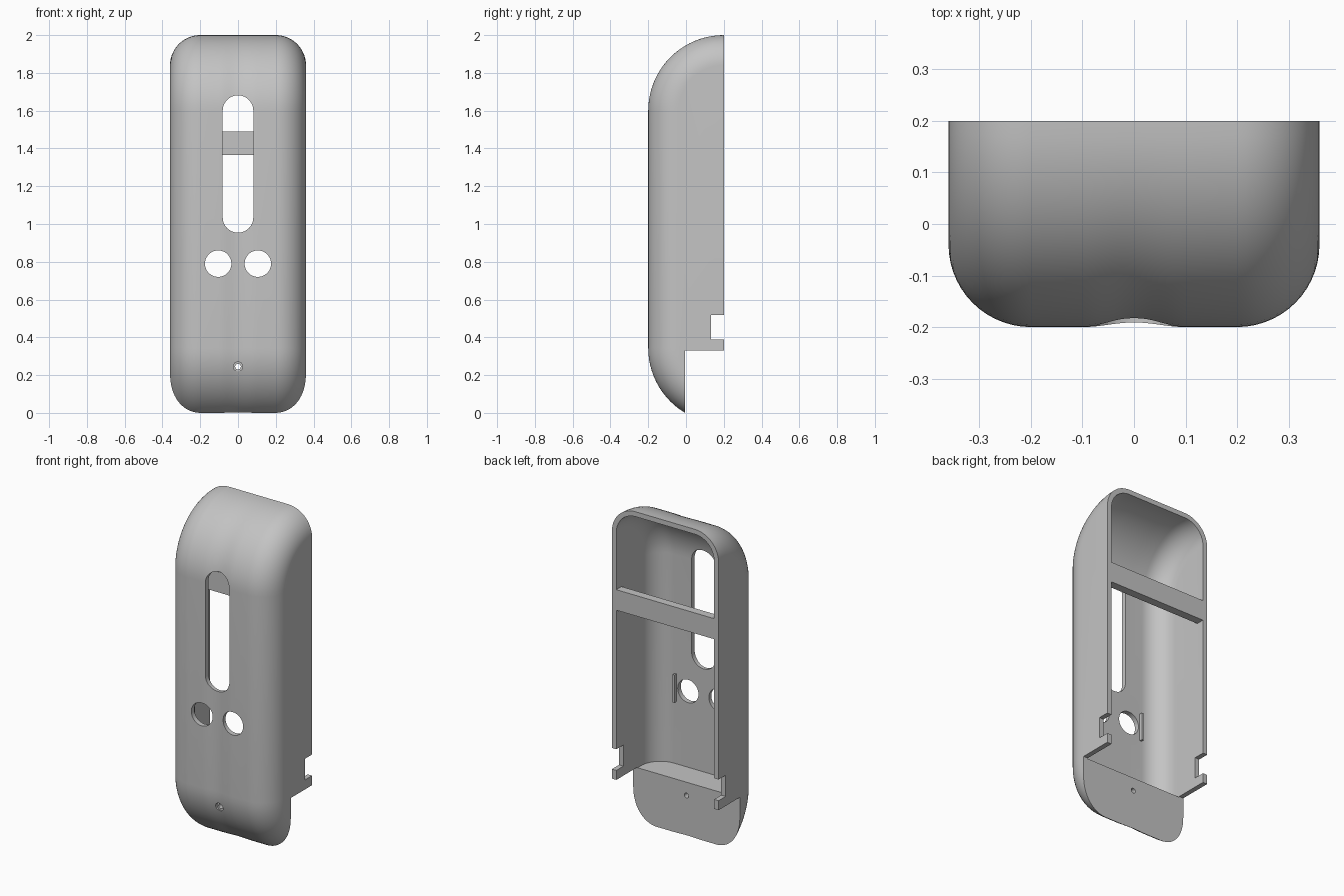
import bpy, bmesh, math
from mathutils import Matrix

if "Cube" in bpy.data.objects:
    bpy.data.objects.remove(bpy.data.objects["Cube"])

BACK, TOP_C, LOW_C = 0.2, 1.6, 0.3435   # back plane, centres of the end arcs
CUT_Y, CUT_Z = -0.005, 0.33             # step removed at the lower back
WALL = 0.03

grey = bpy.data.materials.new("grey_plastic")
grey.diffuse_color = (0.55, 0.55, 0.55, 1)
grey.use_nodes = True
grey.node_tree.nodes["Principled BSDF"].inputs["Base Color"].default_value = grey.diffuse_color


def make(name, bm):
    bmesh.ops.recalc_face_normals(bm, faces=bm.faces)
    me = bpy.data.meshes.new(name)
    bm.to_mesh(me)
    bm.free()
    ob = bpy.data.objects.new(name, me)
    me.materials.append(grey)
    bpy.context.collection.objects.link(ob)
    return ob


def box(name, x0, x1, y0, y1, z0, z1):
    bm = bmesh.new()
    bmesh.ops.create_cube(bm, size=1)
    for v in bm.verts:
        v.co = ((x0 + x1) / 2 + v.co.x * (x1 - x0),
                (y0 + y1) / 2 + v.co.y * (y1 - y0),
                (z0 + z1) / 2 + v.co.z * (z1 - z0))
    return make(name, bm)


def pill(name, x, z0, z1, r, y0, y1, n=24):
    """Prism along y with round ends; a cylinder when z0 == z1."""
    pts = [(r * math.cos(math.pi * i / n), z1 + r * math.sin(math.pi * i / n))
           for i in range(n + 1)]
    low = [(-a, z0 + z1 - b) for a, b in pts]
    pts += low if z1 > z0 else low[1:-1]
    bm = bmesh.new()
    face = bm.faces.new([bm.verts.new((x + a, y0, b)) for a, b in pts])
    new = bmesh.ops.extrude_face_region(bm, geom=[face])["geom"]
    bmesh.ops.translate(bm, vec=(0, y1 - y0, 0),
                        verts=[v for v in new if isinstance(v, bmesh.types.BMVert)])
    return make(name, bm)


def loft(name, inset, groove, cavity):
    """Side profiles swept across x, shrinking at both sides to form the fillet."""
    half, rad, big = 0.36 - inset, 0.16 - inset, 0.4 - inset
    flat = half - rad
    right = [flat + rad * math.sin(math.pi / 2 * i / 14) for i in range(15)]
    mid = [0.1 * i / 8 for i in range(-8, 9)]
    xs = [-x for x in reversed(right)] + mid + right
    arc = [math.pi / 2 * (1 + i / 20) for i in range(21)]
    bm = bmesh.new()
    rings = []
    for x in xs:
        d = max(0, abs(x) - flat)
        r = big - rad + math.sqrt(max(0, rad * rad - d * d))
        g = groove * (1 + math.cos(math.pi * min(1, abs(x) / 0.1))) / 2
        pts = [(BACK + (r - g) * math.cos(t), TOP_C + r * math.sin(t)) for t in arc]
        if cavity:
            pts = [(0.3, TOP_C + r)] + pts + [(BACK - r, CUT_Z - 0.004), (0.3, CUT_Z - 0.004)]
        else:
            pts += [(BACK + (r - g) * math.cos(t), LOW_C - r * math.sin(t)) for t in reversed(arc)]
        rings.append([bm.verts.new((x, y, z)) for y, z in pts])
    n = len(rings[0])
    for a, b in zip(rings, rings[1:]):
        for i in range(n):
            j = (i + 1) % n
            bm.faces.new((a[i], a[j], b[j], b[i]))
    bm.faces.new(rings[0])
    bm.faces.new(rings[-1])
    return make(name, bm)


def cut(ob, cutter):
    cutter.hide_render = True
    mod = ob.modifiers.new("cut", "BOOLEAN")
    mod.operation, mod.solver, mod.object = "DIFFERENCE", "EXACT", cutter
    bpy.context.view_layer.objects.active = ob
    bpy.ops.object.modifier_apply(modifier=mod.name)
    bpy.data.objects.remove(cutter)


# rounded outer case, hollowed from the back
shell = loft("case_shell", 0, 0.009, False)
cut(shell, loft("cavity_cutter", WALL, 0, True))
# lower back step and side clip notches
cut(shell, box("step_cutter", -0.5, 0.5, CUT_Y, 0.4, -0.3, CUT_Z))
cut(shell, box("notch_cutter", -0.5, 0.5, 0.132, 0.4, 0.388, 0.517))
# long window, two round holes, screw hole with counterbore
cut(shell, pill("window_cutter", 0, 1.035, 1.60, 0.081, -0.4, 0.1))
for s in (-1, 1):
    cut(shell, pill("round_hole_cutter", s * 0.105, 0.79, 0.79, 0.07, -0.4, 0.1))
cut(shell, pill("screw_hole_cutter", 0, 0.245, 0.245, 0.015, -0.4, 0.1, 12))
cut(shell, pill("counterbore_cutter", 0, 0.245, 0.245, 0.025, -0.4, -0.165, 12))

# bar across the open back
bar = box("cross_bar", -0.335, 0.335, 0.15, BACK, 1.365, 1.49)

# thin inner ribs beside the round holes
for side, s in (("left", -1), ("right", 1)):
    box("inner_rib_" + side, s * 0.19 - 0.006, s * 0.19 + 0.006, -0.18, -0.15, 0.705, 0.875)

bpy.ops.object.select_all(action="DESELECT")
shell.select_set(True)
bpy.context.view_layer.objects.active = shell
bpy.ops.object.shade_smooth_by_angle(angle=math.radians(30))
